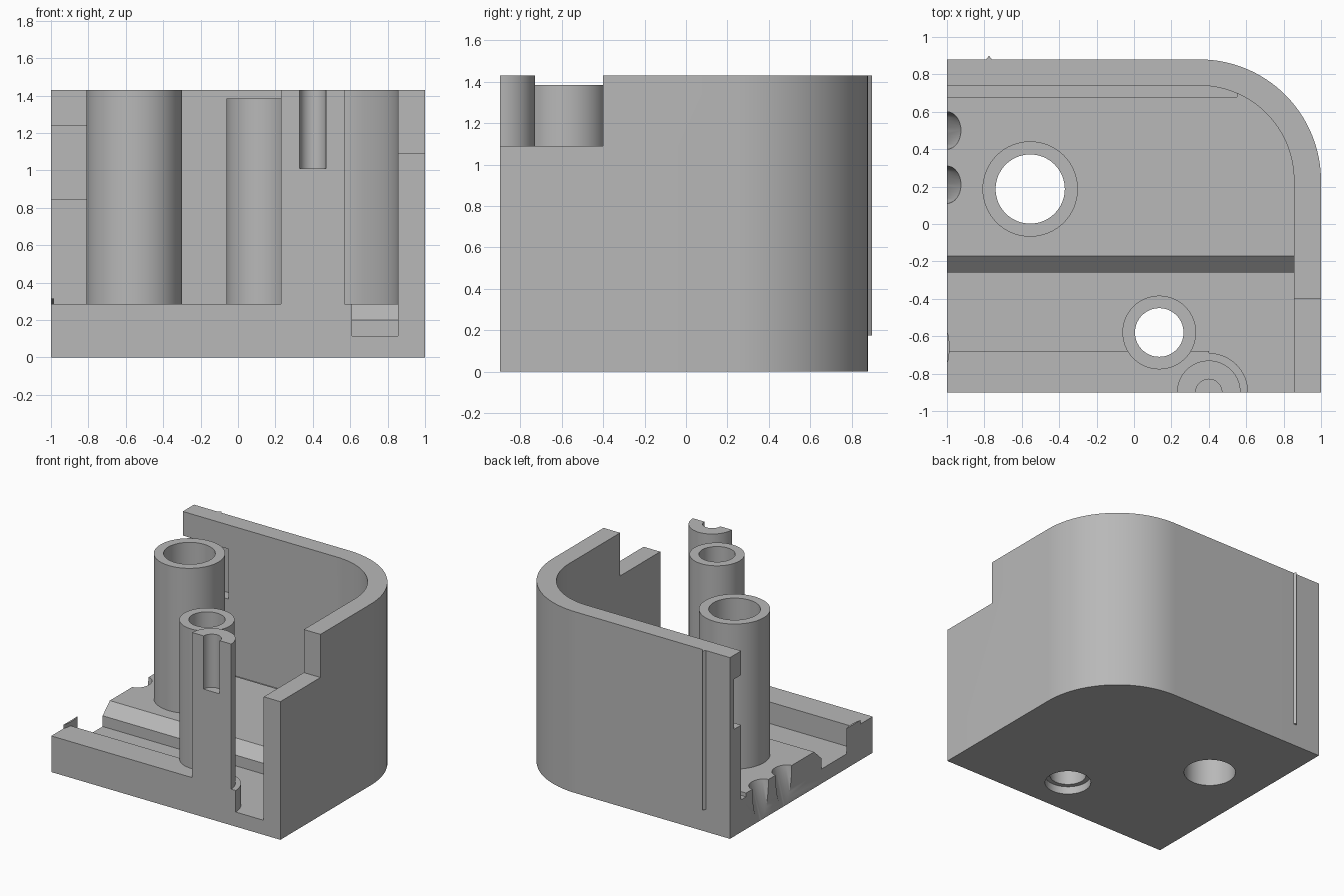
import bpy, bmesh
from math import sin, cos, pi
from mathutils import Matrix

cube = bpy.data.objects.get("Cube")
if cube:
    bpy.data.objects.remove(cube, do_unlink=True)

gray = bpy.data.materials.new("light gray plastic")
gray.use_nodes = True
COLOR = (0.48, 0.48, 0.48, 1)
gray.diffuse_color = COLOR
gray.node_tree.nodes["Principled BSDF"].inputs["Base Color"].default_value = COLOR

FLOOR, TROUGH, TOP = 0.285, 0.115, 1.43
FRONT, BACK = -0.9, 0.88


def arc(cx, cy, r, start, end, n=32):
    return [(cx + r * cos(start + (end - start) * i / n),
             cy + r * sin(start + (end - start) * i / n)) for i in range(n + 1)]


def prism(name, outline, low, high, shear=0, along_x=False):
    """Extrude a closed outline along z, or a (y, z) outline along x."""
    bm = bmesh.new()
    base = bm.faces.new([bm.verts.new((a, b, low)) for a, b in outline])
    new = bmesh.ops.extrude_face_region(bm, geom=[base])["geom"]
    for v in new:
        if isinstance(v, bmesh.types.BMVert):
            v.co.z = high
    for v in bm.verts:
        v.co.x += shear * (v.co.z - FLOOR)
    if along_x:
        bm.transform(Matrix(((0, 0, 1, 0), (1, 0, 0, 0), (0, 1, 0, 0), (0, 0, 0, 1))))
    bmesh.ops.recalc_face_normals(bm, faces=bm.faces)
    mesh = bpy.data.meshes.new(name)
    bm.to_mesh(mesh)
    bm.free()
    mesh.materials.append(gray)
    ob = bpy.data.objects.new(name, mesh)
    bpy.context.collection.objects.link(ob)
    return ob


def box(name, x0, x1, y0, y1, z0, z1):
    return prism(name, [(x0, y0), (x1, y0), (x1, y1), (x0, y1)], z0, z1)


def cylinder(name, x, y, r, z0, z1):
    return prism(name, arc(x, y, r, 0, 2 * pi, 64)[:-1], z0, z1)


def cut(target, cutter):
    mod = target.modifiers.new("cut", "BOOLEAN")
    mod.operation, mod.solver, mod.object = "DIFFERENCE", "EXACT", cutter
    cutter.hide_render = True
    bpy.context.view_layer.objects.active = target
    bpy.ops.object.modifier_apply(modifier=mod.name)
    bpy.data.objects.remove(cutter, do_unlink=True)


# Housing block with one large rounded corner
housing = prism("housing", [(-1, FRONT), (1, FRONT)] + arc(0.35, 0.23, 0.65, 0, pi / 2)
                + [(-1, BACK)], 0, TOP)

# Open interior, leaving the back and side walls
cut(housing, prism("cavity", [(-1.2, -1.2), (0.855, -1.2)]
                   + arc(0.35, 0.235, 0.505, 0, pi / 2) + [(-1.2, 0.74)], FLOOR, 2))

# Sunken trough with a chamfered rear edge
cut(housing, prism("trough", [(-0.68, TROUGH), (-0.26, TROUGH), (-0.26, 0.2), (-0.17, FLOOR),
                              (-0.17, 0.5), (-0.68, 0.5)], -1.2, 0.855, along_x=True))
cut(housing, box("front_recess", 0.4, 0.855, -1.2, -0.67, TROUGH, 0.5))

# Lowered front of the side wall, wall pocket and rear floor step
cut(housing, box("wall_step", 0.8, 1.2, -1.2, -0.4, 1.09, 2))
cut(housing, box("wall_pocket", -1.2, -0.6, 0.6, 0.83, 0.845, 1.24))
cut(housing, box("floor_step", -1.2, 0.55, 0.68, 0.74, FLOOR - 0.03, 0.4))

# Slanted cable notches in the open edge
for y in (0.5, 0.21):
    outline = [(-1 + 0.075 * cos(t * pi / 16), y + 0.1 * sin(t * pi / 16)) for t in range(32)]
    cut(housing, prism("cable_notch", outline, -0.1, 0.5, shear=0.263))

# Screw tubes with bores through the floor
for name, x, y, outer, inner, low, high in (
        ("large_tube", -0.555, 0.187, 0.255, 0.185, FLOOR, TOP),
        ("small_tube", 0.135, -0.58, 0.197, 0.13, TROUGH, 1.385)):
    tube = cylinder(name, x, y, outer, low, high)
    cut(tube, cylinder("bore", x, y, inner, -1, 2))
    cut(housing, cylinder("bore", x, y, inner, -1, FLOOR + 0.1))
cut(housing, cylinder("counterbore", 0.135, -0.58, 0.165, -1, 0.06))

# Half-round front post, its wider foot and its screw hole
post = prism("front_post", arc(0.4, FRONT, 0.17, 0, pi), TROUGH, TOP)
cut(post, cylinder("post_hole", 0.4, FRONT, 0.07, 1.01, 2))
prism("post_foot", arc(0.4, FRONT, 0.21, 0, pi), TROUGH, FLOOR)

# Sliver of a round stud at the open edge
prism("edge_stud", [(-1, -0.75), (-0.99, -0.72), (-0.985, -0.66), (-0.99, -0.6), (-1, -0.57)],
      TROUGH, 0.315)

# Thin alignment rib on the back
prism("back_rib", [(-0.79, BACK), (-0.76, BACK), (-0.775, 0.9)], 0.175, TOP)

for ob in bpy.context.view_layer.objects:
    ob.select_set(ob.type == "MESH")
bpy.context.view_layer.objects.active = housing
bpy.ops.object.shade_smooth_by_angle(angle=0.6)
